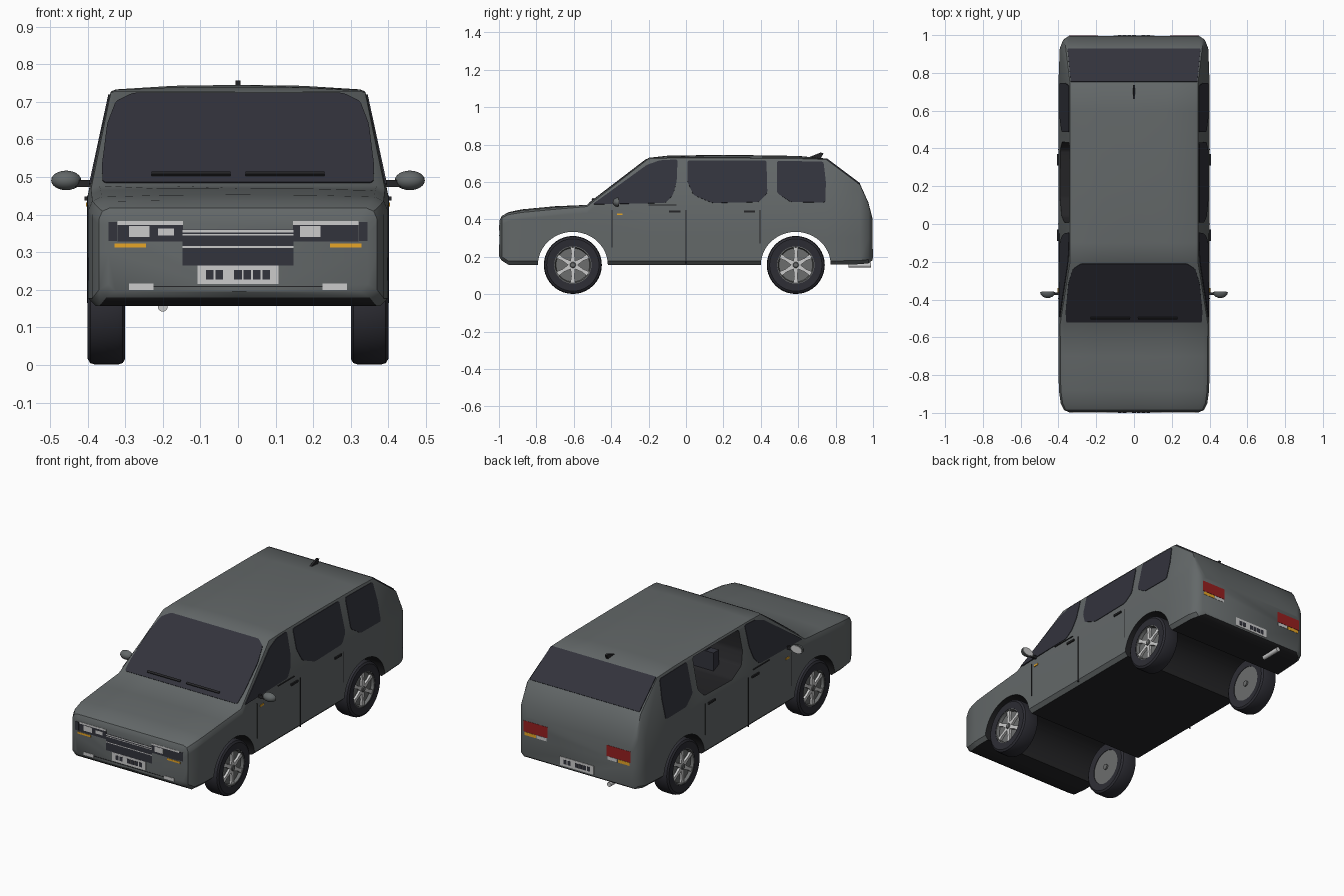
import bpy, bmesh, math
from mathutils import Vector, Matrix

old = bpy.data.objects.get("Cube")
if old:
    bpy.data.objects.remove(old, do_unlink=True)


def material(name, r, g, b):
    m = bpy.data.materials.new(name)
    m.use_nodes = True
    m.diffuse_color = (r, g, b, 1)
    node = next(n for n in m.node_tree.nodes if n.type == 'BSDF_PRINCIPLED')
    node.inputs["Base Color"].default_value = (r, g, b, 1)
    return m


PAINT = material("grey_paint", .125, .138, .14)
UNDER = material("underbody_black", .018, .018, .02)
GLASS = material("dark_glass", .032, .033, .045)
RUBBER = material("tyre_rubber", .026, .026, .034)
RIM = material("rim_grey", .15, .155, .155)
LIGHT = material("bright_trim", .6, .6, .6)
AMBER = material("amber", .8, .38, .02)
RED = material("tail_red", .31, .014, .014)


def make(name, bm, mats, angle=35):
    """Turn a bmesh into a shaded object."""
    bmesh.ops.recalc_face_normals(bm, faces=bm.faces[:])
    me = bpy.data.meshes.new(name)
    bm.to_mesh(me)
    bm.free()
    for m in mats if isinstance(mats, list) else [mats]:
        me.materials.append(m)
    ob = bpy.data.objects.new(name, me)
    bpy.context.collection.objects.link(ob)
    smooth(ob, angle)
    return ob


def smooth(ob, angle=35):
    bpy.ops.object.select_all(action='DESELECT')
    ob.select_set(True)
    bpy.context.view_layer.objects.active = ob
    bpy.ops.object.shade_smooth_by_angle(angle=math.radians(angle))


def add_box(bm, x0, x1, y0, y1, z0, z1):
    mid = Vector((x0 + x1, y0 + y1, z0 + z1)) / 2
    size = (abs(x1 - x0), abs(y1 - y0), abs(z1 - z0), 1)
    bmesh.ops.create_cube(bm, size=1, matrix=Matrix.Translation(mid) @ Matrix.Diagonal(size))


def box(name, mat, *ext):
    bm = bmesh.new()
    add_box(bm, *ext)
    return make(name, bm, mat)


def add_prism(bm, pts, depth, rounding=0):
    """Polygon with rounded corners, extruded along depth."""
    face = bm.faces.new([bm.verts.new(p) for p in pts])
    if rounding:
        bmesh.ops.bevel(bm, geom=face.verts[:], offset=rounding, segments=4,
                        profile=.5, affect='VERTICES')
    bm.faces.ensure_lookup_table()
    out = bmesh.ops.extrude_face_region(bm, geom=[bm.faces[-1]])
    verts = [v for v in out["geom"] if isinstance(v, bmesh.types.BMVert)]
    bmesh.ops.translate(bm, verts=verts, vec=depth)


def panel(name, mat, pts, normal, rounding=0):
    n = Vector(normal).normalized()
    bm = bmesh.new()
    add_prism(bm, [Vector(p) + n * .003 for p in pts], -n * .008, rounding)
    return make(name, bm, mat)


def add_lathe(bm, profile, steps=40):
    """Revolve (radius, x) points about the x axis."""
    vs = [bm.verts.new((x, 0, r)) for r, x in profile]
    es = [bm.edges.new(p) for p in zip(vs, vs[1:] + vs[:1])]
    bmesh.ops.spin(bm, geom=vs + es, cent=(0, 0, 0), axis=(1, 0, 0),
                   angle=2 * math.pi, steps=steps)
    bmesh.ops.remove_doubles(bm, verts=bm.verts[:], dist=.0005)


def side_x(z, w=.4):
    return w - max(0, z - .45) * .215


# Body: cross-sections (y, top, half width, bottom, corner, crown)
stations = [(-.996, .395, .345, .195, .02, 0), (-.985, .418, .37, .18, .03, 0),
            (-.95, .435, .388, .157, .035, .003), (-.88, .447, .398, .157, .035, .006),
            (-.7, .464, .4, .157, .035, .006), (-.53, .477, .4, .157, .03, 0),
            (-.2, .729, .4, .157, .018, 0), (-.1, .732, .4, .157, .018, .008),
            (.2, .733, .4, .157, .018, .012), (.6, .73, .4, .157, .018, .009),
            (.75, .725, .4, .157, .018, 0), (.93, .59, .393, .16, .02, 0),
            (.975, .49, .375, .165, .025, 0), (.996, .41, .345, .18, .025, 0)]
bm = bmesh.new()
rings = []
for y, top, w, low, rad, crown in stations:
    sx = side_x(top - rad, w)
    half = [(w - .02, low), (w, low + .02), (w, .3), (w, min(.45, top - .045)),
            (sx, top - rad), (sx - rad * .3, top - rad * .3), (sx - rad, top),
            (sx * .5, top + crown * .8)]
    ring = [(0, low)] + half + [(0, top + crown)] + [(-x, z) for x, z in reversed(half)]
    rings.append([bm.verts.new((x, y, z)) for x, z in ring])
for a, b in zip(rings, rings[1:]):
    for i in range(len(a)):
        j = (i + 1) % len(a)
        bm.faces.new((a[i], a[j], b[j], b[i]))
bm.faces.new(rings[0])
bm.faces.new(rings[-1])
bmesh.ops.recalc_face_normals(bm, faces=bm.faces[:])
for f in bm.faces:
    f.material_index = 1 if f.normal.z < -.75 else 0
body = make("body", bm, [PAINT, UNDER])


def cut_body(name, bm):
    for f in bm.faces:
        f.material_index = 1
    cutter = make(name, bm, [PAINT, UNDER])
    cutter.hide_render = True
    mod = body.modifiers.new(name, 'BOOLEAN')
    mod.operation, mod.solver, mod.object = 'DIFFERENCE', 'EXACT', cutter
    bpy.context.view_layer.objects.active = body
    bpy.ops.object.modifier_apply(modifier=name)
    bpy.data.objects.remove(cutter, do_unlink=True)


# Wheel arches run the full width
AXLES = {"front": -.605, "rear": .587}
for end, y in AXLES.items():
    bm = bmesh.new()
    ring = [(-.6, y + .187 * math.cos(t * math.pi / 24), .155 + .178 * math.sin(t * math.pi / 24))
            for t in range(48)]
    add_prism(bm, ring, (1.2, 0, 0))
    cut_body(end + "_arch_cutter", bm)

# Side windows as (y, z) outlines; the right rear door is open to the cabin
WINDOWS = {
    "front_door": [(-.5, .48), (-.21, .69), (-.14, .715), (-.045, .72), (-.05, .6), (-.07, .53), (-.11, .487)],
    "rear_door": [(.008, .715), (.43, .715), (.435, .54), (.39, .492), (.14, .487), (.04, .53), (.008, .6)],
    "cargo": [(.487, .712), (.735, .708), (.748, .6), (.745, .49), (.56, .492), (.487, .54)]}
bm = bmesh.new()
add_prism(bm, [(-.6, y, z) for y, z in WINDOWS["rear_door"]], (.85, 0, 0), .012)
cut_body("cabin_cutter", bm)
smooth(body)
for s, side in ((1, "left"), (-1, "right")):
    for name, outline in WINDOWS.items():
        if (s, name) != (-1, "rear_door"):
            panel(f"{side}_{name}_window", GLASS, [(s * side_x(z), y, z) for y, z in outline],
                  (s, 0, .215), .012)

# Seats inside the cabin
bm = bmesh.new()
for x in (-.26, .02):
    add_box(bm, x, x + .18, .07, .12, .48, .6)
    add_box(bm, x + .05, x + .13, .075, .11, .59, .66)
add_box(bm, -.3, .24, .36, .41, .48, .57)
make("seats", bm, GLASS)

# Windscreen, rear glass and wipers on the sloping planes
SLOPE = (.729 - .477) / .33


def screen(x, z):
    return (x, -.53 + (z - .477) / SLOPE, z)


half = [(.36, .484), (.362, .53), (.348, .64), (.325, .7), (.28, .722)]
panel("windscreen", GLASS, [screen(x, z) for x, z in half] +
      [screen(-x, z) for x, z in reversed(half)], (0, -SLOPE, 1), .012)
panel("rear_glass", GLASS, [(.335, .752, .7235), (.352, .928, .5915), (-.352, .928, .5915),
                            (-.335, .752, .7235)], (0, .135, .18), .006)
for s, side in ((1, "left"), (-1, "right")):
    wiper = [screen(s * x, z) for x, z in ((.02, .5), (.23, .5), (.23, .507), (.02, .507))]
    panel(side + "_wiper", UNDER, [Vector(p) + Vector((0, -.004, .005)) for p in wiper], (0, -SLOPE, 1))


# Flat plates on the nose (end=-1) and tail (end=1)
def plate(name, mat, end, x0, x1, z0, z1, layer=1):
    box(name, mat, x0, x1, end * .992, end * (.9962 + .0012 * layer), z0, z1)


plate("grille", GLASS, -1, -.147, .147, .265, .36)
for z, h in ((.353, .006), (.344, .004), (.311, .005)):
    plate("grille_bar", LIGHT, -1, -.147, .147, z, z + h, 2)
plate("bumper_seam", UNDER, -1, -.225, .225, .207, .21)
for s, side in ((1, "left"), (-1, "right")):
    plate(side + "_lamp_panel", GLASS, -1, s * .146, s * .32, .328, .373)
    plate(side + "_lamp_trim", LIGHT, -1, s * .146, s * .32, .373, .383)
    plate(side + "_lamp_edge", GLASS, -1, s * .322, s * .345, .33, .38)
    plate(side + "_front_indicator", AMBER, -1, s * .245, s * .328, .312, .323)
    plate(side + "_fog_lamp", LIGHT, -1, s * .225, s * .29, .2, .217, 2)
    plate(side + "_tail_lamp", RED, 1, s * .19, s * .343, .322, .385)
    plate(side + "_rear_indicator", AMBER, 1, s * .262, s * .335, .302, .32)
    plate(side + "_reverse_lamp", LIGHT, 1, s * .195, s * .258, .302, .32)
for x0, x1, z0 in ((.165, .22, .34), (-.29, -.235, .34), (-.213, -.17, .344)):
    plate("headlamp", LIGHT, -1, x0, x1, z0, .37 if x1 - x0 > .05 else .363, 2)
for end, z in ((-1, .215), (1, .19)):
    plate("number_plate", LIGHT, end, -.108, .108, z, z + .05, 2)
    for x in (-.075, -.05, 0, .025, .05, .075):
        plate("plate_block", GLASS, end, -end * x - .01, -end * x + .01, z + .012, z + .037, 3)

# Side trim, handles and mirrors
for s, side in ((1, "left"), (-1, "right")):
    for y, z0, z1 in ((-.395, .25, .45), (0, .165, .45), (.395, .27, .45)):
        box(side + "_door_seam", UNDER, s * .395, s * .4015, y - .002, y + .002, z0, z1)
    for y in (-.09, .31):
        box(side + "_door_handle", UNDER, s * .395, s * .408, y, y + .06, .437, .448)
    box(side + "_belt_strip", UNDER, s * .392, s * .399, -.2, -.05, .473, .478)
    box(side + "_side_repeater", AMBER, s * .395, s * .404, -.37, -.34, .422, .432)
    box(side + "_mirror_stalk", UNDER, s * .385, s * .435, -.375, -.362, .474, .492)
    bm = bmesh.new()
    bmesh.ops.create_uvsphere(bm, u_segments=20, v_segments=12, radius=1,
                              matrix=Matrix.Diagonal((.04, .032, .026, 1)))
    cut = bmesh.ops.bisect_plane(bm, geom=bm.verts[:] + bm.edges[:] + bm.faces[:], dist=.0001,
                                 plane_co=(0, 0, 0), plane_no=(0, 1, 0), clear_outer=True)
    bmesh.ops.holes_fill(bm, edges=[e for e in bm.edges if e.is_boundary])
    bmesh.ops.translate(bm, verts=bm.verts[:], vec=(s * .457, -.36, .491))
    make(side + "_mirror", bm, PAINT)
    glass = [(s * .457 + .034 * math.cos(a * math.pi / 8), -.36, .491 + .021 * math.sin(a * math.pi / 8))
             for a in range(16)]
    panel(side + "_mirror_glass", LIGHT, glass, (0, 1, 0))

# Wheels: tyre, rim, six spokes and hub
TYRE = [(.1, .305), (.14, .3), (.151, .307), (.155, .32), (.155, .38), (.151, .393), (.14, .4), (.1, .397)]
DISH = [(0, .308), (.1, .308), (.102, .395), (.095, .395), (.09, .378), (0, .378)]
HUB = [(0, .3), (.016, .3), (.016, .394), (.012, .397), (0, .397)]
for end, y in AXLES.items():
    for s, side in ((1, "left"), (-1, "right")):
        parts = {"tyre": (TYRE, RUBBER), "rim": (DISH, RIM), "hub": (HUB, RIM)}
        for part, (profile, mat) in parts.items():
            bm = bmesh.new()
            add_lathe(bm, [(r, s * x) for r, x in profile])
            bmesh.ops.translate(bm, verts=bm.verts[:], vec=(0, y, .156))
            make(f"{end}_{side}_{part}", bm, mat)
        bm = bmesh.new()
        for k in range(6):
            turn = Matrix.Rotation(k * math.pi / 3, 3, 'X')
            shape = [(.01, -.014), (.06, -.008), (.094, -.013), (.094, .013), (.06, .008), (.01, .014)]
            add_prism(bm, [turn @ Vector((s * .391, w, r)) + Vector((0, y, .156)) for r, w in shape],
                      (-s * .014, 0, 0))
        make(f"{end}_{side}_spokes", bm, LIGHT)

# Roof aerial and exhaust pipe
bm = bmesh.new()
add_prism(bm, [(-.006, y, z) for y, z in ((.66, .733), (.72, .757), (.735, .752), (.72, .725))], (.012, 0, 0))
make("roof_aerial", bm, UNDER)
bm = bmesh.new()
bmesh.ops.create_cone(bm, cap_ends=True, segments=16, radius1=.013, radius2=.013, depth=.12,
                      matrix=Matrix.Translation((-.2, .93, .155)) @ Matrix.Rotation(math.pi / 2, 4, 'X'))
make("exhaust_pipe", bm, LIGHT)
